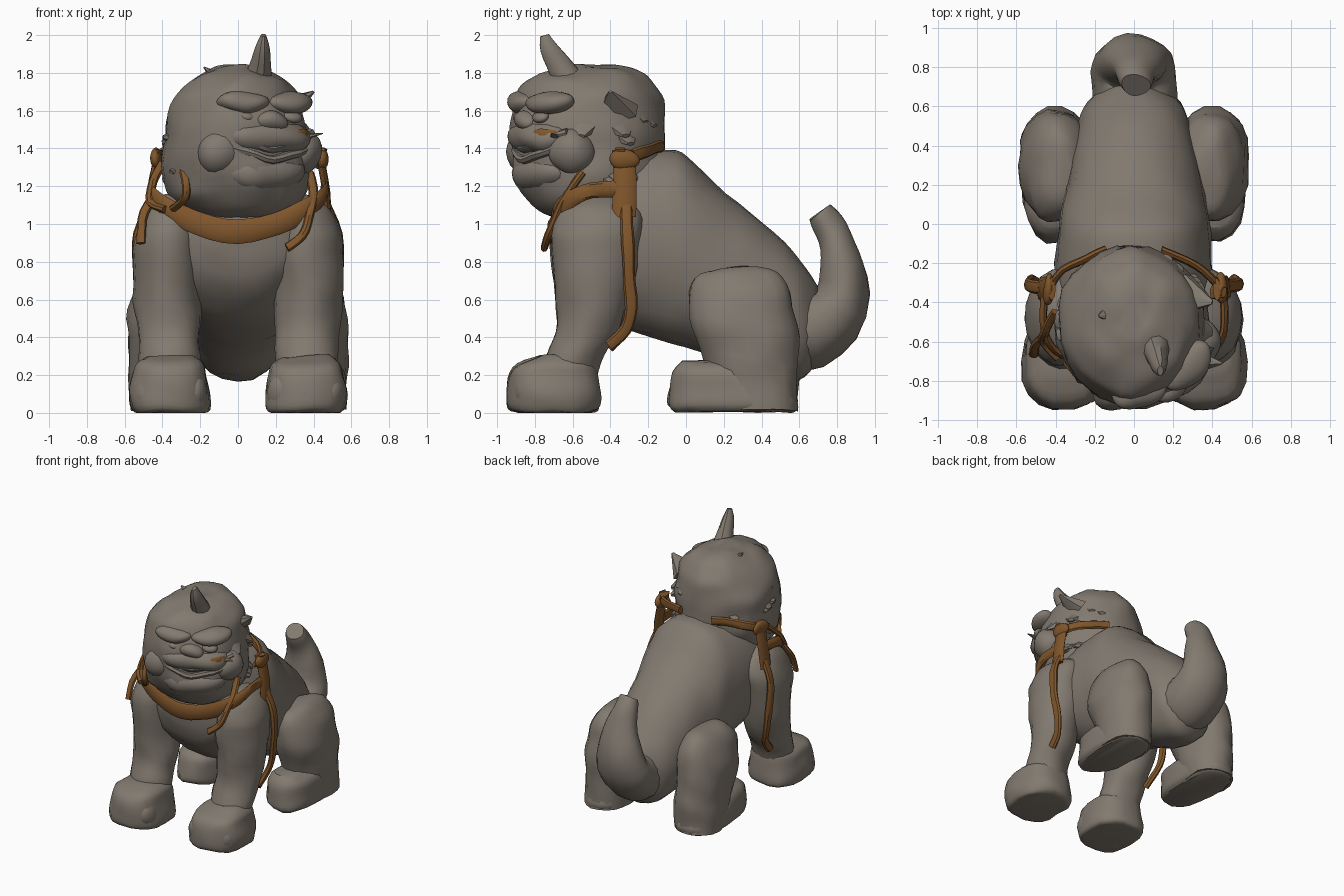
import bpy, bmesh, random
from math import sin, cos, pi, radians, copysign
from mathutils import Vector, Matrix, noise

random.seed(4)
if "Cube" in bpy.data.objects:
    bpy.data.objects.remove(bpy.data.objects["Cube"])

X, Y, Z = Vector((1, 0, 0)), Vector((0, 1, 0)), Vector((0, 0, 1))


def material(name, rgb):
    m = bpy.data.materials.new(name)
    m.use_nodes = True
    m.diffuse_color = (*rgb, 1)
    m.node_tree.nodes["Principled BSDF"].inputs["Base Color"].default_value = (*rgb, 1)
    return m


stone = material("weathered stone", (0.225, 0.195, 0.162))
cord = material("brown cord", (0.215, 0.092, 0.024))


def finish(name, bm, mat, rough=0.0, angle=38):
    """Weather the surface a little, shade it and add it to the scene."""
    for v in bm.verts:
        v.co += noise.noise_vector(v.co * 6) * rough
        v.co.z = max(v.co.z, 0.0)
    bmesh.ops.recalc_face_normals(bm, faces=bm.faces)
    me = bpy.data.meshes.new(name)
    bm.to_mesh(me)
    bm.free()
    me.materials.append(mat)
    ob = bpy.data.objects.new(name, me)
    bpy.context.collection.objects.link(ob)
    bpy.ops.object.select_all(action='DESELECT')
    ob.select_set(True)
    bpy.context.view_layer.objects.active = ob
    bpy.ops.object.shade_smooth_by_angle(angle=radians(angle))


def spline(rows, steps):
    """Smoothly interpolate rows of (x, y, z, width, depth)."""
    out = []
    for i in range(len(rows) - 1):
        quad = [rows[max(i - 1, 0)], rows[i], rows[i + 1], rows[min(i + 2, len(rows) - 1)]]
        for s in range(steps):
            t = s / steps
            out.append([b + 0.5 * t * (c - a + t * (2*a - 5*b + 4*c - d + t * (3*(b - c) + d - a)))
                        for a, b, c, d in zip(*quad)])
    return out + [list(rows[-1])]


def loft(name, rows, mat=stone, axes=None, ref=X, square=1.0, sides=18, steps=3, rough=0.014):
    """Skin rounded rings along a path; rings face the path unless axes are fixed."""
    rows = spline(rows, steps)
    bm, rings = bmesh.new(), []
    for i, r in enumerate(rows):
        c = Vector(r[:3])
        if axes:
            u, v = axes
        else:
            t = Vector(rows[min(i + 1, len(rows) - 1)][:3]) - Vector(rows[max(i - 1, 0)][:3])
            v = t.cross(ref).normalized()
            u = v.cross(t).normalized()
        ring = []
        for k in range(sides):
            a = 2 * pi * k / sides
            p, q = [copysign(abs(f) ** square, f) for f in (cos(a), sin(a))]
            ring.append(bm.verts.new(c + u * p * max(r[3], .008) + v * q * max(r[4], .008)))
        rings.append(ring)
    for a, b in zip(rings, rings[1:]):
        for k in range(sides):
            n = (k + 1) % sides
            bm.faces.new((a[k], a[n], b[n], b[k]))
    bm.faces.new(rings[0])
    bm.faces.new(rings[-1])
    finish(name, bm, mat, rough)


def ball(name, centre, size, turn=0, mat=stone, rough=0.02):
    bm = bmesh.new()
    bmesh.ops.create_icosphere(bm, subdivisions=3, radius=1, matrix=Matrix.Translation(centre)
                               @ Matrix.Rotation(turn, 4, 'Z') @ Matrix.Diagonal((*size, 1)))
    finish(name, bm, mat, rough)


def spike(name, base, tip, r, mat=stone, flat=1.0, blunt=0.1):
    d = Vector(tip) - Vector(base)
    bm = bmesh.new()
    bmesh.ops.create_cone(bm, cap_ends=True, segments=6, radius1=r, radius2=r * blunt,
                          depth=d.length, matrix=Matrix.Translation((Vector(base) + Vector(tip)) / 2)
                          @ d.to_track_quat('Z', 'Y').to_matrix().to_4x4()
                          @ Matrix.Diagonal((1, flat, 1, 1)))
    finish(name, bm, mat)


# Torso: rows are y, underside, back, half width
torso = [(-.69, .84, 1.06, .14), (-.62, .66, 1.2, .33), (-.4, .47, 1.36, .40), (-.1, .375, 1.40, .395),
         (.02, .345, 1.355, .385), (.15, .30, 1.215, .36), (.35, .20, 1.06, .32), (.52, .17, .905, .28),
         (.62, .19, .78, .24), (.70, .28, .66, .14)]
loft("torso", [(0, y, (a + b) / 2, w, (b - a) / 2) for y, a, b, w in torso],
     axes=(X, Z), sides=24, square=.92)

# Tail curling upward
loft("tail", [(0, .5, .45, .22, .21), (0, .66, .45, .22, .22), (0, .815, .57, .21, .155),
              (.01, .82, .78, .16, .12), (.01, .785, .93, .11, .095), (.01, .735, 1.03, .09, .08),
              (.01, .71, 1.065, .075, .07)])

# Legs and paws, mirrored; rows are z, x, y, half width, half depth
fore = [(1.16, .32, -.45, .06, .08), (1.09, .35, -.46, .13, .19), (.98, .37, -.47, .165, .24),
        (.85, .38, -.48, .18, .235), (.6, .375, -.49, .175, .195), (.42, .365, -.53, .165, .165),
        (.3, .36, -.59, .165, .15), (.2, .36, -.62, .16, .15)]
fore_paw = [(.30, .36, -.66, .13, .11), (.26, .36, -.69, .185, .20), (.2, .36, -.70, .20, .235),
            (.1, .36, -.70, .215, .245), (.02, .355, -.70, .205, .24), (0, .355, -.70, .17, .20)]
hind = [(.775, .38, .28, .05, .10), (.74, .385, .28, .11, .20), (.65, .39, .285, .16, .27),
        (.5, .40, .30, .185, .285), (.35, .40, .33, .185, .265), (.2, .40, .36, .18, .235),
        (.02, .40, .38, .17, .21)]
hind_paw = [(.27, .40, .12, .10, .14), (.22, .40, .18, .16, .25), (.12, .40, .24, .175, .33),
            (.04, .40, .25, .175, .345), (.01, .40, .25, .15, .31)]
for s, side in ((1, "left"), (-1, "right")):
    for part, rows, sq in (("front_leg", fore, 1), ("front_paw", fore_paw, .78),
                           ("hind_leg", hind, .92), ("hind_paw", hind_paw, .78)):
        loft(f"{side}_{part}", [(s * x, y, z, a, b) for z, x, y, a, b in rows],
             axes=(X, Y), square=sq, rough=.02)
    for i in range(3):
        dx = (i - 1) * .12
        ball(f"{side}_front_toe_{i}", (s * .355 + dx, -.83 + abs(dx) * .2, .11), (.075, .11, .11))

# Head mass with the mane
loft("head", [(0, -.50, 1.04, .24, .20), (0, -.53, 1.11, .33, .30), (0, -.52, 1.25, .39, .39),
              (-.01, -.515, 1.4, .385, .405), (-.01, -.52, 1.55, .365, .405),
              (-.005, -.505, 1.68, .32, .375), (0, -.50, 1.77, .245, .30), (0, -.49, 1.825, .15, .19),
              (0, -.48, 1.835, .07, .10)],
     axes=(X, Y), sides=28, steps=4, rough=.03)

# Face, turned toward the model's left
TURN = radians(28)


def face(side, out, z):
    return Vector((0, -.5, z)) + Matrix.Rotation(TURN, 3, 'Z') @ Vector((side, -out, 0))


ball("muzzle", face(0, .31, 1.46), (.25, .135, .10), TURN)
ball("nose", face(0, .39, 1.545), (.09, .06, .05), TURN)
ball("chin", face(0, .30, 1.27), (.24, .12, .11), TURN)
for lip, z in (("upper_lip", 1.40), ("lower_lip", 1.34)):
    loft(lip, [(*face(a, b, z + abs(a) * .3), .025, .03) for a, b in
               ((-.27, .29), (-.14, .37), (0, .40), (.14, .37), (.27, .29))], ref=Z, sides=8)
for s, side in ((1, "left"), (-1, "right")):
    ball(f"{side}_brow", face(s * .14, .32, 1.64), (.15, .10, .06), TURN + s * .35)
    ball(f"{side}_eye", face(s * .13, .365, 1.57), (.05, .035, .03), TURN)
    ball(f"{side}_cheek", face(s * .23, .24, 1.38), (.13, .12, .13), TURN)
spike("ear", (.25, -.36, 1.60), (.40, -.40, 1.70), .12, flat=.6)
spike("crown_lock", (-.10, -.45, 1.76), (-.18, -.47, 1.83), .07, flat=.6)
spike("lip_tip", (.30, -.68, 1.45), (.45, -.71, 1.48), .05, flat=.5)
loft("mouth_corner", [(.28, -.83, 1.455, .03, .012), (.345, -.77, 1.47, .035, .014),
                      (.37, -.69, 1.465, .03, .012)], mat=cord, ref=Z, sides=8, rough=0)
loft("horn", [(.10, -.60, 1.72, .09, .09), (.115, -.665, 1.83, .06, .07),
              (.13, -.725, 1.93, .04, .05), (.135, -.75, 2.0, .015, .025)], sides=10, rough=.004)

# Short locks over the mane
for i in range(22):
    a, z = random.uniform(-.3, pi + .5), random.uniform(1.2, 1.65)
    r = .37 if z < 1.5 else .37 - (z - 1.5) * .35
    p = Vector((r * cos(a), -.51 + r * sin(a), z))
    out = Vector((cos(a), sin(a), random.uniform(-.9, .2)))
    spike(f"mane_lock_{i}", p - out * .03, p + out * .03, .08, flat=.5, blunt=.3)

# Collar band across the chest, level over the shoulders
half = [(.455, -.36, 1.19, .045, .02), (.46, -.50, 1.18, .04, .02), (.435, -.60, 1.14, .045, .02),
        (.36, -.67, 1.075, .055, .018), (.2, -.70, 1.0, .06, .018)]
loft("collar", half + [(0, -.72, .96, .065, .018)] + [(-r[0], *r[1:]) for r in reversed(half)],
     mat=cord, ref=Z, sides=8, rough=.008)


def tie(part, points, w, d, ref=Y):
    loft(part, [(*p, w, d) for p in points], mat=cord, ref=ref, sides=8, rough=.012)


# Neck bands, straps and hanging cords on both sides
for s, side in ((1, "left"), (-1, "right")):
    def mirrored(points):
        return [(s * x, y, z) for x, y, z in points]
    tie(f"{side}_neck_band", mirrored([(.14, -.13, 1.41), (.24, -.17, 1.405), (.36, -.23, 1.38),
                                       (.44, -.33, 1.34)]), .035, .02, Z)
    tie(f"{side}_strap", mirrored([(.42, -.33, 1.39), (.455, -.33, 1.25), (.475, -.33, 1.04)]), .062, .02, Y)
    tie(f"{side}_hanging_cord", mirrored([(.47, -.32, 1.1), (.53, -.31, .95), (.535, -.30, .75),
                                          (.51, -.29, .55), (.48, -.32, .44), (.46, -.41, .35)]), .034, .022)
    ball(f"{side}_knot", (s * .44, -.33, 1.345), (.03, .085, .055), mat=cord)

# Left bow and tassel
spike("left_bow_tip", (.41, -.34, 1.30), (.46, -.35, 1.40), .05, cord, flat=.5, blunt=.6)
tie("left_tassel", [(.38, -.55, 1.27), (.40, -.63, 1.16), (.375, -.69, 1.03), (.34, -.73, .94),
                    (.26, -.75, .88)], .025, .02, X)

# Right bow loops and the loose end over the shoulder
tie("right_outer_loop", [(-.40, -.45, 1.32), (-.45, -.54, 1.22), (-.46, -.60, 1.12),
                         (-.38, -.68, 1.08)], .025, .02, X)
tie("right_inner_loop", [(-.31, -.70, 1.33), (-.28, -.79, 1.24), (-.27, -.78, 1.14),
                         (-.34, -.70, 1.08)], .022, .018, X)
tie("right_loose_end", [(-.46, -.58, 1.13), (-.51, -.63, 1.02), (-.515, -.67, .90)], .025, .018, X)
